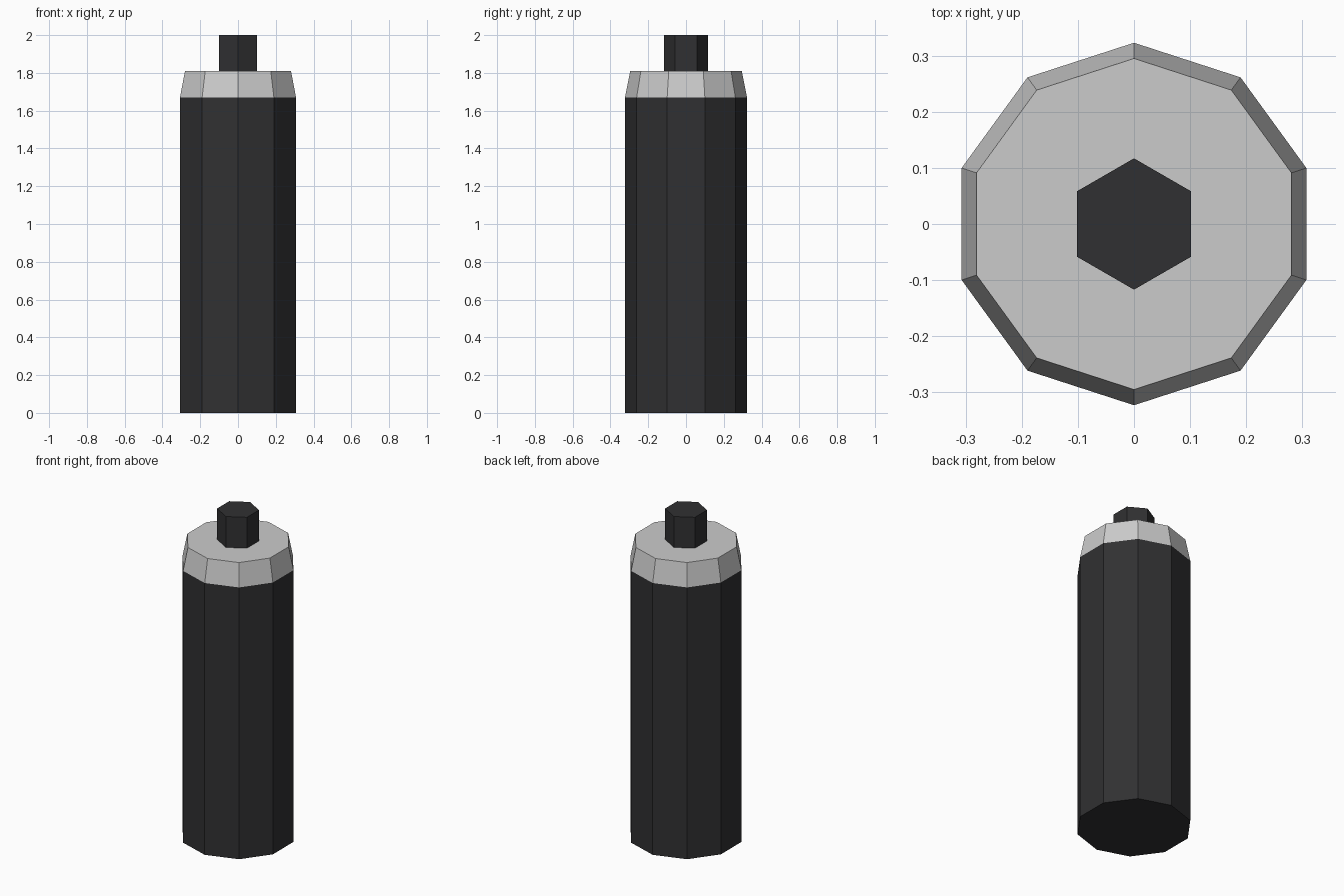
import bpy
from math import cos, sin, pi

if "Cube" in bpy.data.objects:
    bpy.data.objects.remove(bpy.data.objects["Cube"])

black = bpy.data.materials.new("black_paint")
black.diffuse_color = (0.03, 0.03, 0.032, 1)
black.use_nodes = True
black.node_tree.nodes["Principled BSDF"].inputs["Base Color"].default_value = black.diffuse_color


def prism(name, sides, rings, material=None):
    """Closed, flat-sided solid through (radius, z) rings, with a corner on +y."""
    verts = [(r * cos(pi / 2 + 2 * pi * i / sides), r * sin(pi / 2 + 2 * pi * i / sides), z)
             for r, z in rings for i in range(sides)]
    faces = [tuple(reversed(range(sides)))]
    for k in range(len(rings) - 1):
        a = k * sides
        for i in range(sides):
            j = (i + 1) % sides
            faces.append((a + i, a + j, a + sides + j, a + sides + i))
    top = (len(rings) - 1) * sides
    faces.append(tuple(range(top, top + sides)))
    mesh = bpy.data.meshes.new(name)
    mesh.from_pydata(verts, [], faces)
    if material:
        mesh.materials.append(material)
    obj = bpy.data.objects.new(name, mesh)
    bpy.context.collection.objects.link(obj)
    return obj


# Ten-sided can body, tapered grey shoulder, six-sided spray nozzle
prism("can_body", 10, [(0.323, 0), (0.323, 1.67)], black)
prism("can_shoulder", 10, [(0.323, 1.67), (0.295, 1.81)])
prism("spray_nozzle", 6, [(0.117, 1.81), (0.117, 2.0)], black)
